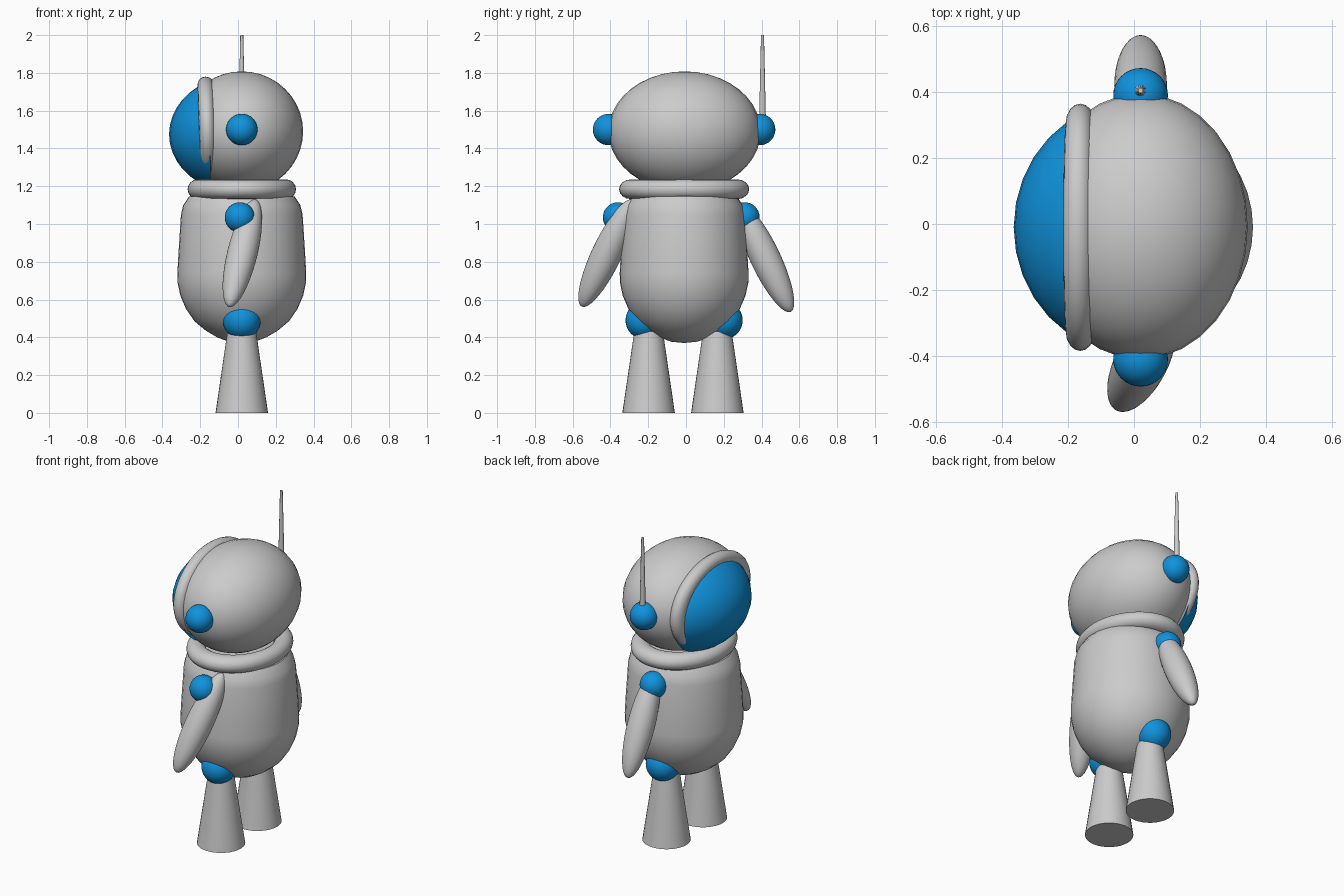
import bpy, bmesh, math
from mathutils import Vector

cube = bpy.data.objects.get("Cube")
if cube:
    bpy.data.objects.remove(cube)

CX, CY = 0.02, -0.01   # axis of the body


def make_material(name, rgb):
    mat = bpy.data.materials.new(name)
    mat.use_nodes = True
    mat.diffuse_color = (*rgb, 1)
    mat.node_tree.nodes["Principled BSDF"].inputs["Base Color"].default_value = (*rgb, 1)
    return mat


GREY = make_material("light grey", (0.6, 0.6, 0.6))
BLUE = make_material("bright blue", (0.005, 0.29, 0.72))


def finish(name, mat):
    obj = bpy.context.object
    obj.name = name
    obj.data.materials.append(mat)
    bpy.ops.object.shade_smooth_by_angle(angle=math.radians(40))
    return obj


def ellipsoid(name, mat, loc, radii, axis=(0, 0, 1)):
    bpy.ops.mesh.primitive_uv_sphere_add(segments=32, ring_count=20, location=loc)
    obj = finish(name, mat)
    obj.scale = radii
    obj.rotation_euler = Vector((0, 0, 1)).rotation_difference(Vector(axis)).to_euler()
    return obj


def ring(name, mat, loc, major, minor, scale, rotation=(0, 0, 0)):
    bpy.ops.mesh.primitive_torus_add(major_segments=48, minor_segments=16, location=loc,
                                     rotation=rotation, major_radius=major, minor_radius=minor)
    obj = finish(name, mat)
    obj.scale = scale
    return obj


def cone(name, mat, base, height, r_base, r_top, sides=32):
    loc = (base[0], base[1], base[2] + height / 2)
    bpy.ops.mesh.primitive_cone_add(vertices=sides, radius1=r_base, radius2=r_top,
                                    depth=height, location=loc)
    return finish(name, mat)


def lathe(name, mat, profile, centre, steps=40):
    bm = bmesh.new()
    verts = [bm.verts.new((r, 0, z)) for r, z in profile]
    edges = [bm.edges.new(pair) for pair in zip(verts, verts[1:])]
    bmesh.ops.spin(bm, geom=verts + edges, cent=(0, 0, 0), axis=(0, 0, 1),
                   angle=math.tau, steps=steps)
    bmesh.ops.remove_doubles(bm, verts=bm.verts, dist=0.0005)
    bmesh.ops.recalc_face_normals(bm, faces=bm.faces)
    mesh = bpy.data.meshes.new(name)
    bm.to_mesh(mesh)
    bm.free()
    obj = bpy.data.objects.new(name, mesh)
    bpy.context.collection.objects.link(obj)
    bpy.ops.object.select_all(action='DESELECT')
    bpy.context.view_layer.objects.active = obj
    obj.select_set(True)
    obj.location = centre
    return finish(name, mat)


# Torso: egg-shaped base tapering to rounded shoulders
lathe("torso", GREY, [(0, .37), (.07, .377), (.13, .4), (.19, .435), (.25, .485), (.295, .55),
                      (.325, .62), (.34, .69), (.341, .74), (.335, .85), (.322, 1.05),
                      (.31, 1.1), (.28, 1.145), (.2, 1.165), (0, 1.17)], (CX, CY, 0))

# Collar, head and visor
ring("collar", GREY, (CX, CY, 1.184), 0.235, 0.052, (1, 1.2, 1))
ellipsoid("head", GREY, (CX, CY + 0.003, 1.49), (0.325, 0.403, 0.318))
ring("visor_rim", GREY, (-0.163, CY, 1.502), 0.25, 0.043, (0.95, 1.28, 1),
     (0, math.radians(88), 0))
visor = ellipsoid("visor", BLUE, (0, CY, 1.475), (0.365, 0.385, 0.31))
bm = bmesh.new()
bm.from_mesh(visor.data)
bmesh.ops.bisect_plane(bm, geom=bm.verts[:] + bm.edges[:] + bm.faces[:],
                       plane_co=(-0.4, 0, 0), plane_no=(1, 0, 0), clear_outer=True)
bm.to_mesh(visor.data)
bm.free()

# Paired parts: the figure looks along -x, so its sides lie along y
for side, s in (("front", -1), ("back", 1)):
    ellipsoid(f"{side}_ear", BLUE, (CX, CY + s * 0.4, 1.5), (0.083,) * 3)
    ellipsoid(f"{side}_shoulder", BLUE, (CX - 0.01, -0.025 + s * 0.335, 1.035), (0.08,) * 3)
    ellipsoid(f"{side}_hip", BLUE, (CX, CY + s * 0.21, 0.49), (0.1,) * 3)
    cone(f"{side}_leg", GREY, (CX, -0.016 + s * 0.182, 0), 0.43, 0.139, 0.076)

# Arms: one swings forward, one hangs straight
ellipsoid("front_arm", GREY, (0.023, -0.418, 0.845), (0.08, 0.08, 0.32), (0.07, 0.135, 0.285))
ellipsoid("back_arm", GREY, (CX, 0.42, 0.82), (0.08, 0.08, 0.315), (0, -0.135, 0.285))

# Antenna rising from one ear
cone("antenna", GREY, (CX, 0.405, 1.5), 0.5, 0.019, 0.008, 12)
